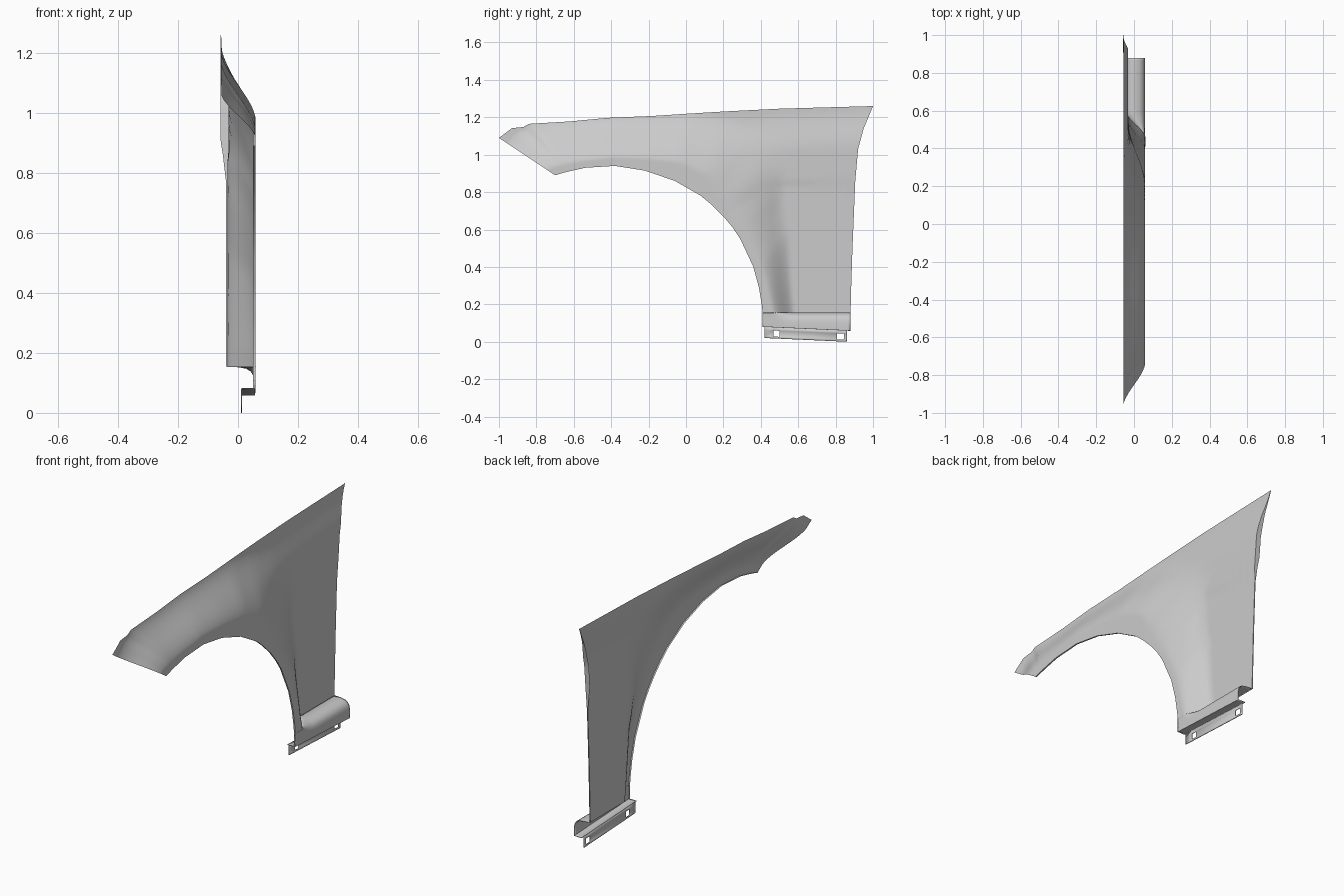
import bpy
import math

if "Cube" in bpy.data.objects:
    bpy.data.objects.remove(bpy.data.objects["Cube"])

OUT = 0.058          # outermost x of the flared arch
TILT = 0.0455        # downward slope of the sill towards the rear

# Ribs from wheel arch to outer edge: arch y, z, outer y, z, flare start, flare end (0..1)
RIBS = [
    (-.70, .89, -1.0, 1.09, .15, .85),
    (-.66, .902, -.93, 1.142, .15, .9),
    (-.64, .907, -.87, 1.148, .15, .95),
    (-.62, .912, -.84, 1.165, .15, 1),
    (-.54, .93, -.62, 1.178, .15, 1),
    (-.38, .94, -.42, 1.197, .18, 1),
    (-.22, .915, -.18, 1.207, .22, 1),
    (-.06, .86, .02, 1.22, .28, 1),
    (.08, .78, .22, 1.232, .25, .92),
    (.14, .73, .5, 1.246, .13, .7),
    (.20, .67, 1.0, 1.26, .05, .4),
    (.25, .61, .95, 1.14, .05, .39),
    (.29, .55, .92, 1.03, .05, .37),
    (.36, .40, .905, .86, .06, .35),
    (.39, .29, .89, .5, .08, .34),
    (.405, .2, .882, .25, .1, .35),
    (.41, .155, .88, .155, .12, .36),
]


def smooth(v, a, b):
    t = min(1, max(0, (v - a) / (b - a)))
    return t * t * (3 - 2 * t)


def flare(v, a, b):
    """Softer than a full S curve: half straight, half eased."""
    t = min(1, max(0, (v - a) / (b - a)))
    return .4 * t + .6 * smooth(v, a, b)


def lerp(a, b, t):
    return a + (b - a) * t


def make(name, rows, thick=0):
    """Skin a list of equally long point rows."""
    n = len(rows[0])
    verts = [p for r in rows for p in r]
    faces = [(i * n + j, i * n + j + 1, (i + 1) * n + j + 1, (i + 1) * n + j)
             for i in range(len(rows) - 1) for j in range(n - 1)]
    return finish(name, verts, faces, thick)


def finish(name, verts, faces, thick=0):
    me = bpy.data.meshes.new(name)
    me.from_pydata(verts, [], faces)
    ob = bpy.data.objects.new(name, me)
    bpy.context.collection.objects.link(ob)
    bpy.ops.object.select_all(action='DESELECT')
    ob.select_set(True)
    bpy.context.view_layer.objects.active = ob
    bpy.ops.object.shade_smooth_by_angle(angle=math.radians(40))
    if thick:
        mod = ob.modifiers.new("thickness", 'SOLIDIFY')
        mod.thickness = thick
        mod.offset = 0
    return ob


def panel_x(y, z):
    """Depth of the panel behind the flare, with rolled top and body crease."""
    d = 1.165 + (y + .84) * .0517 - z
    flat = lerp(-.055, -.031, smooth(y, 0, .4))
    x = lerp(-.056, flat, smooth(d, .01, .22))
    return x - .004 * smooth(-z, -.865, -.835) * smooth(y, .42, .5)


# Main skin: ribs blended lengthwise, each swept from the arch to the outer edge
SUB, STEPS = 4, 36
ribs = []
for a, b in zip(RIBS, RIBS[1:]):
    ribs += [[lerp(p, q, k / SUB) for p, q in zip(a, b)] for k in range(SUB)]
ribs.append(list(RIBS[-1]))

skin = []
for iy, iz, oy, oz, fa, fb in ribs:
    row = []
    for k in range(STEPS + 1):
        t = k / STEPS
        y, z = lerp(iy, oy, t), lerp(iz, oz, t)
        row.append((lerp(OUT, panel_x(y, z), flare(t, fa, fb)), y, z))
    skin.append(row)
make("fender_skin", skin)

# Folded lip around the wheel arch, carried down the front of the sill
arch = [r[0] for r in skin] + [(OUT, .41, .08)]
make("arch_lip", [[p, (p[0] - .008, p[1], p[2])] for p in arch])

# Folded lip along the door edge
rear = [r[-1] for r in skin[10 * SUB:]]
make("door_edge_lip",
     [[p, (lerp(-.04, -.059, smooth(p[2], .78, .93)), p[1], p[2])] for p in rear])

# Sill: rounded step out from the panel bottom, then a shelf back under
sill = []
for x, y, z in skin[-1]:
    low = .081 - TILT * (y - .42)
    prof = [(0, .155), (.4, .154), (.7, .149), (.87, .139), (.96, .125), (1, .108)]
    row = [(lerp(x, OUT - .002, f), y, h) for f, h in prof]
    row += [(OUT - .002, y, low), (.012, y, low)]
    sill.append(row)
make("sill", sill, .004)

# Mounting tab with two square holes
ys = [.42, .468, .50, .808, .846, .86]
zs = [.02, .03, .062, .08]
verts = [(.012, y, z - TILT * (y - .42)) for y in ys for z in zs]
n = len(zs)
faces = [(i * n + j, (i + 1) * n + j, (i + 1) * n + j + 1, i * n + j + 1)
         for i in range(len(ys) - 1) for j in range(n - 1)
         if not (j == 1 and i in (1, 3))]
finish("mounting_tab", verts, faces, .004)
